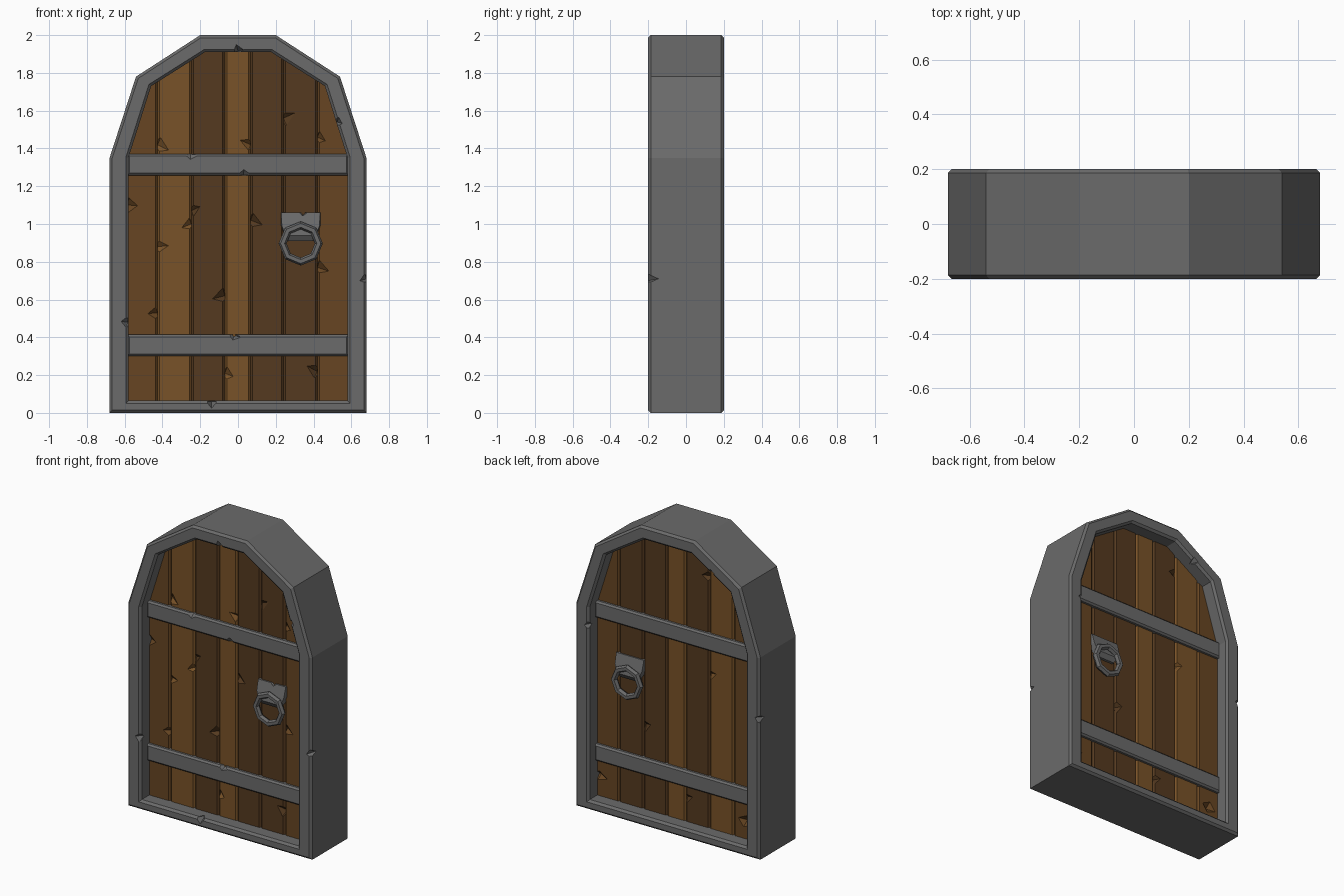
import bpy, bmesh, random
from math import pi
from mathutils import Vector, Matrix

if "Cube" in bpy.data.objects:
    bpy.data.objects.remove(bpy.data.objects["Cube"])

random.seed(4)


def material(name, rgb):
    m = bpy.data.materials.new(name)
    m.diffuse_color = (*rgb, 1)
    m.use_nodes = True
    m.node_tree.nodes["Principled BSDF"].inputs["Base Color"].default_value = m.diffuse_color
    return m


STONE = material("dark_grey", (0.145, 0.145, 0.145))
LIGHT = material("wood_light", (0.19, 0.085, 0.021))
MID = material("wood_mid", (0.135, 0.06, 0.016))
DARK = material("wood_dark", (0.09, 0.042, 0.014))


def finish(name, bm, mat=None):
    bmesh.ops.recalc_face_normals(bm, faces=bm.faces)
    me = bpy.data.meshes.new(name)
    bm.to_mesh(me)
    bm.free()
    ob = bpy.data.objects.new(name, me)
    bpy.context.collection.objects.link(ob)
    if mat:
        me.materials.append(mat)
    return ob


def bevel(bm, edges, width):
    bmesh.ops.bevel(bm, geom=edges, offset=width, offset_type='OFFSET',
                    segments=1, profile=0.5, affect='EDGES')


def prism(name, outline, y0, y1, width, mat):
    """Extrude an x,z outline along y and chamfer its front and back rims."""
    bm = bmesh.new()
    a = [bm.verts.new((x, y0, z)) for x, z in outline]
    b = [bm.verts.new((x, y1, z)) for x, z in outline]
    bm.faces.new(a)
    bm.faces.new(b[::-1])
    for i in range(len(a)):
        j = (i + 1) % len(a)
        bm.faces.new((a[i], b[i], b[j], a[j]))
    bm.normal_update()
    rims = [e for e in bm.edges if abs(e.verts[0].co.y - e.verts[1].co.y) < 1e-5]
    bevel(bm, rims, width)
    return finish(name, bm, mat)


def chip(ob, spots, size):
    """Cut small diamond-shaped nicks centred on the given points."""
    if not spots:
        return
    bm = bmesh.new()
    for p in spots:
        turn = Matrix.Rotation(random.uniform(-0.5, 0.5), 3, 'Y')
        vs = []
        for axis in range(3):
            for s in (-1, 1):
                v = Vector((0, 0, 0))
                v[axis] = s * size[axis] * random.uniform(0.8, 1.15)
                vs.append(bm.verts.new(turn @ v + Vector(p)))
        bmesh.ops.convex_hull(bm, input=vs)
    cutter = finish(ob.name + "_chip_cutter", bm)
    cutter.hide_render = True
    cutter.display_type = 'WIRE'
    mod = ob.modifiers.new("chips", 'BOOLEAN')
    mod.operation = 'DIFFERENCE'
    mod.solver = 'EXACT'
    mod.object = cutter


def mirrored(half):
    return half + [(-x, z) for x, z in reversed(half)]


# Stone frame: arched ring with chamfered rims
outer = mirrored([(0.68, 0), (0.68, 1.35), (0.54, 1.78), (0.20, 2.0)])
inner = mirrored([(0.58, 0.065), (0.58, 1.35), (0.46, 1.73), (0.175, 1.91)])
bm = bmesh.new()
rings = [[bm.verts.new((x, y, z)) for x, z in line]
         for line, y in ((outer, -0.2), (outer, 0.2), (inner, 0.2), (inner, -0.2))]
for r in range(4):
    p, q = rings[r], rings[(r + 1) % 4]
    for i in range(8):
        j = (i + 1) % 8
        bm.faces.new((p[i], q[i], q[j], p[j]))
bmesh.ops.recalc_face_normals(bm, faces=bm.faces)
rims = [e for ring in rings for i in range(8)
        for e in [bm.edges.get((ring[i], ring[(i + 1) % 8]))]]
bevel(bm, rims, 0.014)
frame = finish("stone_frame", bm, STONE)
chip(frame, [(0, -0.2, 1.915), (0.525, -0.2, 1.54), (0.68, -0.2, 0.71),
             (-0.585, -0.2, 0.48), (-0.14, -0.2, 0.06),
             (-0.68, 0.2, 0.94), (0.585, 0.2, 1.23), (-0.32, 0.2, 1.82)],
     (0.032, 0.05, 0.032))

# Wooden planks, tops following the arch and tucked into the frame
ARCH = [(-0.63, 1.35), (-0.5, 1.75), (-0.19, 1.95),
        (0.19, 1.95), (0.5, 1.75), (0.63, 1.35)]


def arch_height(x):
    for (xa, za), (xb, zb) in zip(ARCH, ARCH[1:]):
        if xa <= x <= xb:
            return za + (zb - za) * (x - xa) / (xb - xa)


EDGE = [-0.62, -0.427, -0.247, -0.07, 0.067, 0.24, 0.42, 0.62]
SHADE = [MID, LIGHT, DARK, LIGHT, DARK, DARK, MID]
NICKS = {  # plank index: (x, side, z)
    0: [(-0.427, -1, 0.53), (-0.58, -1, 1.1), (-0.51, 1, 0.18)],
    1: [(-0.427, -1, 1.42), (-0.427, -1, 0.88), (-0.247, -1, 1.0), (-0.247, 1, 1.09)],
    2: [(-0.247, -1, 1.07), (-0.07, -1, 0.62), (-0.247, 1, 1.74), (-0.07, 1, 0.22)],
    3: [(-0.07, -1, 0.21), (0.067, -1, 1.42)],
    4: [(0.067, -1, 1.02), (0.24, 1, 0.62)],
    5: [(0.24, -1, 1.56), (0.42, -1, 0.22)],
    6: [(0.42, -1, 1.46), (0.42, -1, 0.77), (0.57, 1, 0.2)],
}
for i, (x0, x1) in enumerate(zip(EDGE, EDGE[1:])):
    tops = [x1] + [x for x, _ in reversed(ARCH) if x0 < x < x1] + [x0]
    outline = [(x0, 0.03), (x1, 0.03)] + [(x, arch_height(x)) for x in tops]
    plank = prism(f"plank_{i + 1}", outline, -0.107, 0.107, 0.011, SHADE[i])
    chip(plank, [(x, s * 0.107, z) for x, s, z in NICKS[i]], (0.058, 0.03, 0.038))

# Cross bars, handle plates and ring handles on both sides of the door
BAR_NICKS = {"upper": [(-0.25, 1.37), (0.03, 1.26)], "lower": [(-0.02, 0.41)]}
for s, label in ((-1, "front"), (1, "back")):
    for level, z in (("upper", 1.258), ("lower", 0.302)):
        x, h = 0.585, 0.112
        bar = prism(f"{label}_{level}_bar", [(-x, z), (x, z), (x, z + h), (-x, z + h)],
                    *sorted((s * 0.08, s * 0.132)), 0.011, STONE)
        if s < 0:
            chip(bar, [(px, -0.132, pz) for px, pz in BAR_NICKS[level]],
                 (0.04, 0.03, 0.03))

    # Wedge-shaped plate that thickens behind the ring
    bm = bmesh.new()
    vs = []
    for z, depth, w in ((1.06, 0.116, 0.108), (0.99, 0.135, 0.106),
                        (0.94, 0.145, 0.085), (0.91, 0.125, 0.07)):
        for sx in (-1, 1):
            vs += [bm.verts.new((0.332 + sx * w, s * 0.09, z)),
                   bm.verts.new((0.332 + sx * (w - 0.006), s * depth, z))]
    hull = bmesh.ops.convex_hull(bm, input=vs)
    loose = [v for v in bm.verts if not v.link_faces]
    bmesh.ops.delete(bm, geom=loose, context='VERTS')
    plate = finish(f"{label}_handle_plate", bm, STONE)
    if s < 0:
        chip(plate, [(0.345, -0.116, 1.06)], (0.02, 0.02, 0.02))

    bpy.ops.mesh.primitive_torus_add(
        major_segments=8, minor_segments=6, major_radius=0.096, minor_radius=0.021,
        location=(0.332, s * 0.145, 0.897), rotation=(pi / 2, 0, 0))
    ring = bpy.context.object
    ring.name = f"{label}_ring_handle"
    ring.data.materials.append(STONE)
    for poly in ring.data.polygons:
        poly.use_smooth = False
